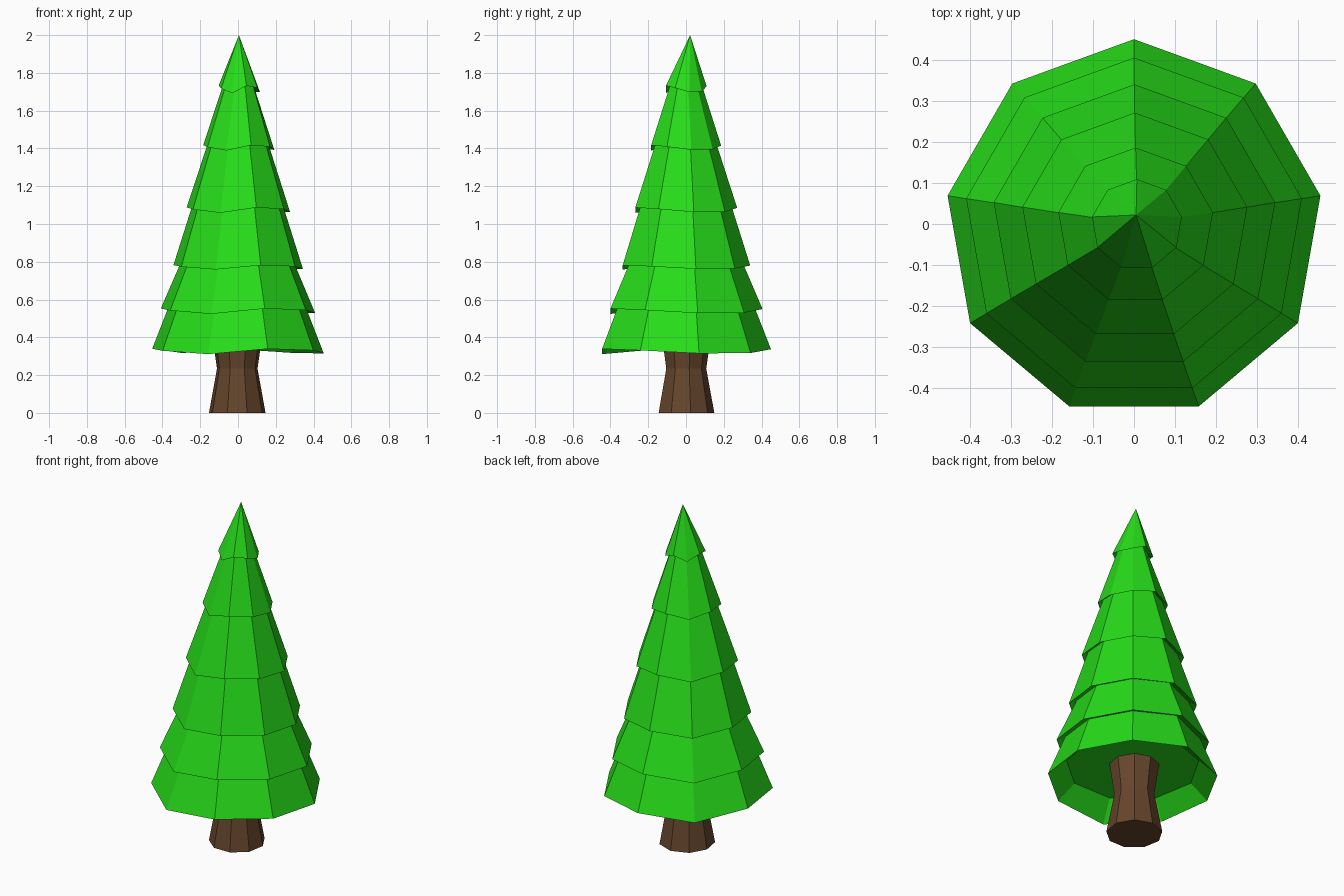
import bpy, bmesh, math

if "Cube" in bpy.data.objects:
    bpy.data.objects.remove(bpy.data.objects["Cube"])

SIDES = 9
# Uneven hang of the branch tips, one value per corner, clockwise from +y
DROOP = [0.010, -0.010, -0.012, 0.004, 0.012, -0.016, 0.002, 0.013, -0.010]


def material(name, color):
    m = bpy.data.materials.new(name)
    m.diffuse_color = (*color, 1)
    m.use_nodes = True
    m.node_tree.nodes["Principled BSDF"].inputs["Base Color"].default_value = m.diffuse_color
    return m


def loft(name, rings, mat, tip=None):
    """Skin rings of (radius, z, cx, cy, droop); cap the bottom, close at tip or cap."""
    bm = bmesh.new()
    loops = []
    for r, z, cx, cy, droop in rings:
        loop = []
        for k in range(SIDES):
            a = math.radians(90 - 360 * k / SIDES)
            loop.append(bm.verts.new((cx + r * math.cos(a), cy + r * math.sin(a),
                                      z + droop * DROOP[k])))
        loops.append(loop)
    for lo, hi in zip(loops, loops[1:]):
        for k in range(SIDES):
            n = (k + 1) % SIDES
            bm.faces.new((lo[k], lo[n], hi[n], hi[k]))
    bm.faces.new(loops[0])
    if tip:
        apex = bm.verts.new(tip)
        for k in range(SIDES):
            bm.faces.new((loops[-1][k], loops[-1][(k + 1) % SIDES], apex))
    else:
        bm.faces.new(loops[-1])
    bmesh.ops.recalc_face_normals(bm, faces=bm.faces[:])
    me = bpy.data.meshes.new(name)
    bm.to_mesh(me)
    bm.free()
    me.materials.append(mat)
    ob = bpy.data.objects.new(name, me)
    bpy.context.collection.objects.link(ob)
    return ob


# Trunk: flared foot, narrow waist, widening into the branches
loft("trunk", [(0.152, 0.0, -0.004, -0.002, 0),
               (0.109, 0.235, -0.004, -0.002, 0),
               (0.140, 0.45, -0.004, -0.002, 0)],
     material("bark", (0.13, 0.06, 0.025)))

# Foliage: tier rims (radius, z, cx, cy, droop) and the notch radius beneath each
tiers = [(0.461, 0.327, 0.000, -0.011, 1.0, 0.36),
         (0.415, 0.540, 0.000, -0.010, 1.0, 0.368),
         (0.348, 0.772, 0.001, -0.008, 0.8, 0.305),
         (0.278, 1.075, 0.002, -0.007, 1.0, 0.244),
         (0.191, 1.405, 0.004, -0.005, 1.0, 0.162),
         (0.111, 1.715, 0.007, -0.002, 1.4, 0.081)]
rings = []
for i, (r, z, cx, cy, droop, notch) in enumerate(tiers):
    rise = 0.022 if i else 0.093   # hollow underside of the lowest tier
    rings.append((notch, z + rise, cx, cy, droop if i else 0))
    rings.append((r, z, cx, cy, droop))
loft("foliage", rings, material("needles", (0.02, 0.72, 0.01)), tip=(0.005, 0.022, 2.0))
